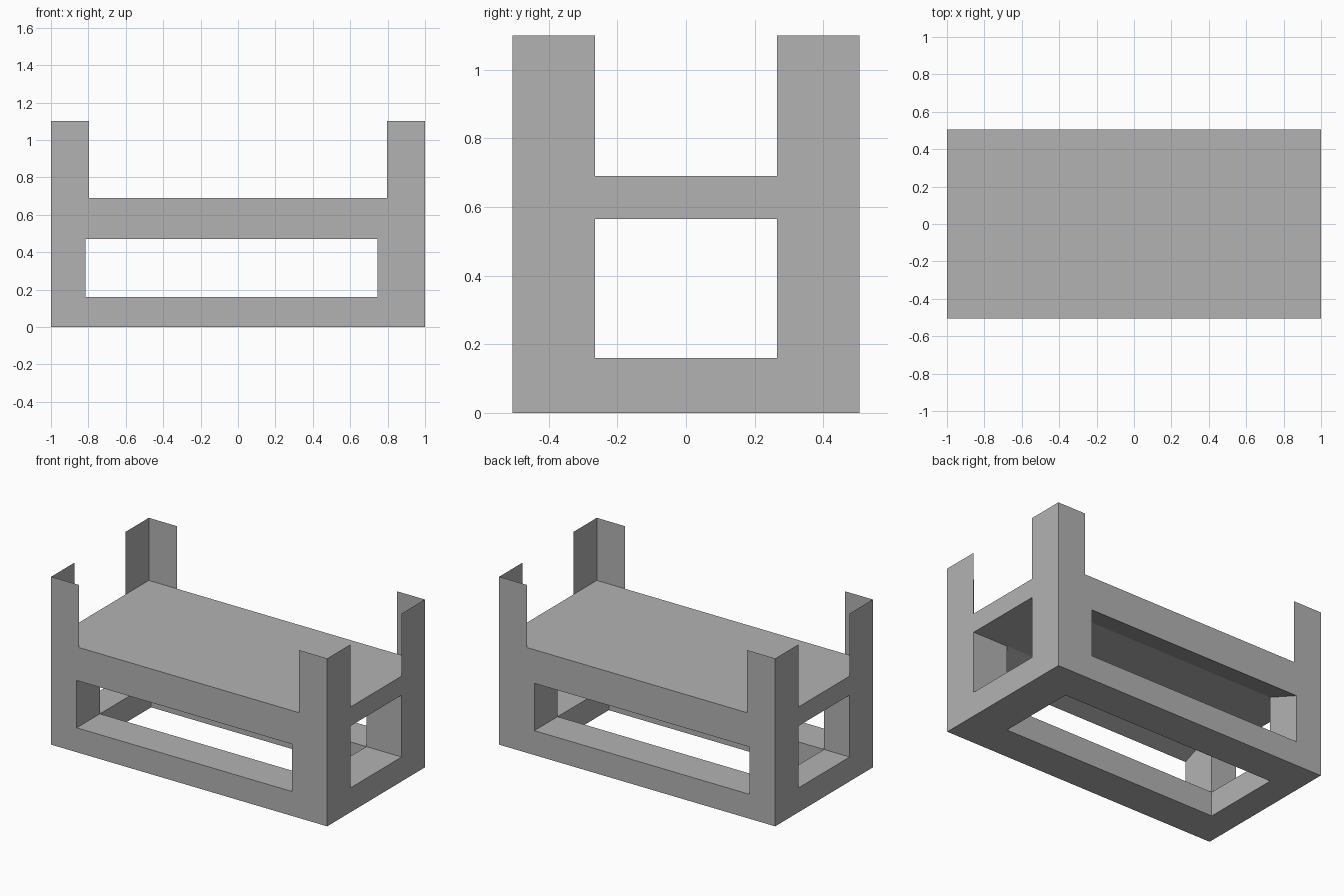
import bpy
import bmesh
from mathutils import Vector

if "Cube" in bpy.data.objects:
    bpy.data.objects.remove(bpy.data.objects["Cube"], do_unlink=True)

# Overall sizes
HALF_X, HALF_Y = 1.0, 0.505
LEG_LEFT, LEG_RIGHT = 0.745, -0.815     # inner faces of the legs
INNER_Y = 0.265
BASE_TOP, DECK_TOP, POST_TOP = 0.16, 0.69, 1.1
APRON, CEILING = 0.47, 0.565            # openings: outer and inner height

grey = bpy.data.materials.new("plain_grey")
grey.use_nodes = True
colour = (0.45, 0.45, 0.45, 1)
grey.diffuse_color = colour
grey.node_tree.nodes["Principled BSDF"].inputs["Base Color"].default_value = colour


def finish(name, bm, closed=True):
    if closed:
        bmesh.ops.recalc_face_normals(bm, faces=bm.faces)
    mesh = bpy.data.meshes.new(name)
    bm.to_mesh(mesh)
    bm.free()
    mesh.materials.append(grey)
    obj = bpy.data.objects.new(name, mesh)
    bpy.context.collection.objects.link(obj)
    return obj


def extrude_faces(bm, offset):
    result = bmesh.ops.extrude_face_region(bm, geom=bm.faces[:], use_keep_orig=True)
    verts = [g for g in result["geom"] if isinstance(g, bmesh.types.BMVert)]
    bmesh.ops.translate(bm, verts=verts, vec=Vector(offset))


def prism_along_x(name, profile, x0, x1):
    bm = bmesh.new()
    bm.faces.new([bm.verts.new((x0, y, z)) for y, z in profile])
    extrude_faces(bm, (x1 - x0, 0, 0))
    return finish(name, bm)


# Base frame: rectangular ring
bm = bmesh.new()
corners = [(-1, -1), (1, -1), (1, 1), (-1, 1)]
outer = [bm.verts.new((sx * HALF_X, sy * HALF_Y, 0)) for sx, sy in corners]
inner = [bm.verts.new((LEG_LEFT if sx > 0 else LEG_RIGHT, sy * INNER_Y, 0))
         for sx, sy in corners]
for i in range(4):
    j = (i + 1) % 4
    bm.faces.new((outer[i], outer[j], inner[j], inner[i]))
extrude_faces(bm, (0, 0, BASE_TOP))
finish("base_frame", bm)

# Deck with aprons whose undersides slope up to the ceiling
prism_along_x("deck", [(-HALF_Y, APRON), (-INNER_Y, CEILING), (INNER_Y, CEILING),
                       (HALF_Y, APRON), (HALF_Y, DECK_TOP), (-HALF_Y, DECK_TOP)],
              -HALF_X, HALF_X)

for sx, sy in corners:
    where = ("front" if sy < 0 else "back") + ("_left" if sx > 0 else "_right")

    # Leg
    profile = [(sy * HALF_Y, BASE_TOP), (sy * INNER_Y, BASE_TOP),
               (sy * INNER_Y, CEILING), (sy * HALF_Y, APRON)]
    ends = (LEG_LEFT, HALF_X) if sx > 0 else (-HALF_X, LEG_RIGHT)
    prism_along_x(where + "_leg", profile, *ends)

    # Thin angled corner post above the deck
    bm = bmesh.new()
    path = [(sx * 0.797, sy * HALF_Y), (sx * HALF_X, sy * HALF_Y),
            (sx * HALF_X, sy * INNER_Y)]
    if sx * sy > 0:
        path.reverse()
    rows = [[bm.verts.new((x, y, z)) for x, y in path] for z in (DECK_TOP, POST_TOP)]
    for i in range(2):
        bm.faces.new((rows[0][i], rows[0][i + 1], rows[1][i + 1], rows[1][i]))
    finish(where + "_corner_post", bm, closed=False)
